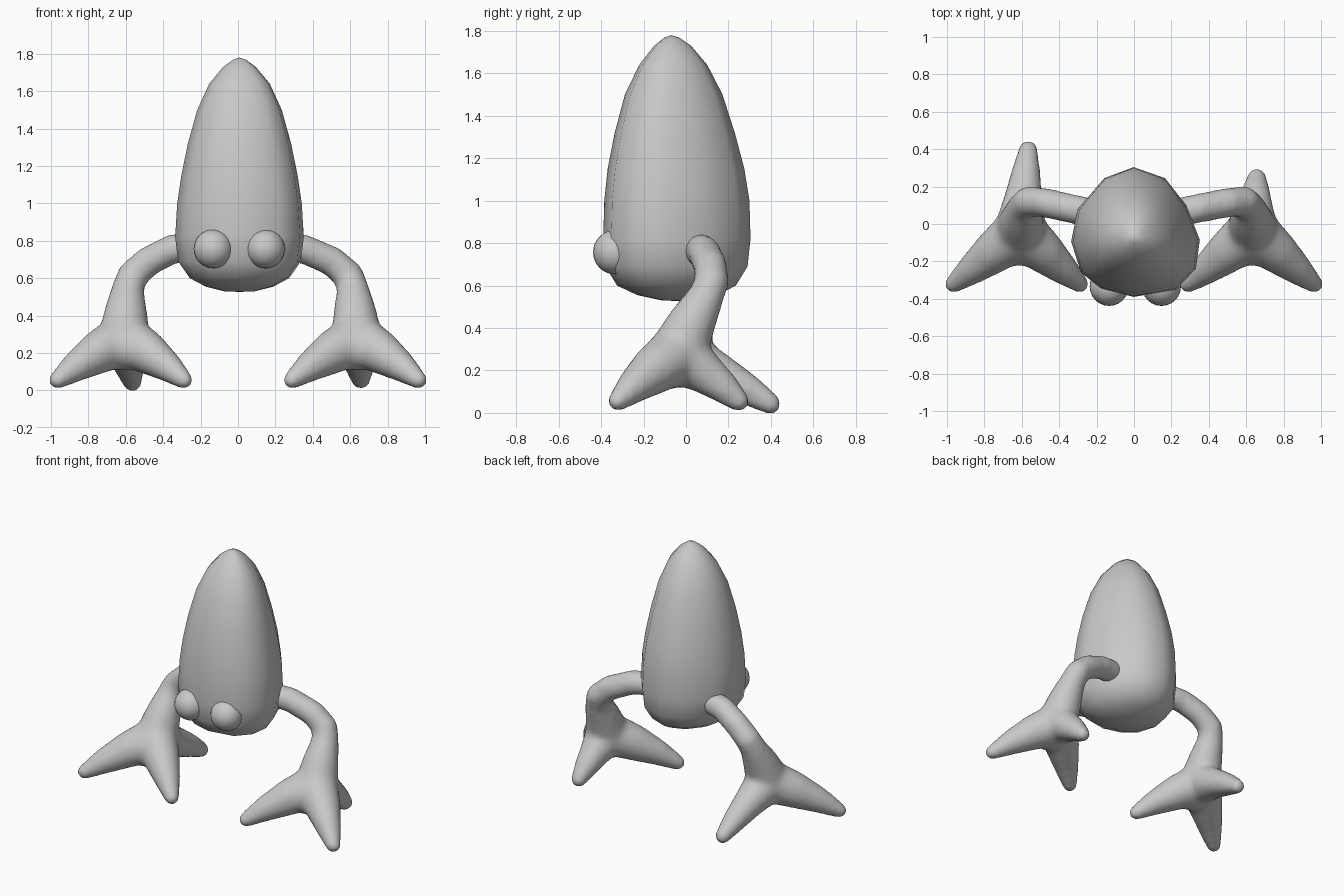
import bpy, bmesh, math
from mathutils import Vector, Matrix

if "Cube" in bpy.data.objects:
    bpy.data.objects.remove(bpy.data.objects["Cube"])

grey = bpy.data.materials.new("plain grey")
grey.diffuse_color = (0.58, 0.58, 0.58, 1)
grey.use_nodes = True
grey.node_tree.nodes["Principled BSDF"].inputs["Base Color"].default_value = grey.diffuse_color


def finish(bm, name):
    bmesh.ops.recalc_face_normals(bm, faces=bm.faces)
    for f in bm.faces:
        f.smooth = True
    me = bpy.data.meshes.new(name)
    bm.to_mesh(me)
    bm.free()
    me.materials.append(grey)
    ob = bpy.data.objects.new(name, me)
    bpy.context.collection.objects.link(ob)
    return ob


# Body: tall twelve-sided egg, fuller at the front: z, centre y, radius x, radius y
rings = [(0.53, -0.035, 0.08, 0.08), (0.555, -0.04, 0.18, 0.19), (0.60, -0.045, 0.265, 0.28),
         (0.69, -0.045, 0.328, 0.335), (0.82, -0.043, 0.344, 0.347), (1.0, -0.043, 0.333, 0.342),
         (1.15, -0.047, 0.311, 0.322), (1.32, -0.053, 0.276, 0.283), (1.5, -0.058, 0.226, 0.23),
         (1.64, -0.06, 0.162, 0.16), (1.73, -0.063, 0.087, 0.087), (1.768, -0.067, 0.035, 0.035)]
outline = [(-.03, 1), (.46, .83), (.79, .41), (1, -.12), (.94, -.565), (.63, -.89),
           (-.03, -1), (-.54, -.87), (-.85, -.62), (-1, -.145), (-.9, .35), (-.485, .83)]
N = len(outline)
bm = bmesh.new()
loops = [[bm.verts.new((0.008 + rx * u, cy + ry * v, z)) for u, v in outline]
         for z, cy, rx, ry in rings]
for a, b in zip(loops, loops[1:]):
    for i in range(N):
        j = (i + 1) % N
        bm.faces.new((a[i], a[j], b[j], b[i]))
apex = bm.verts.new((0.008, -0.07, 1.78))
base = bm.verts.new((0.008, -0.035, 0.527))
for i in range(N):
    j = (i + 1) % N
    bm.faces.new((loops[-1][i], loops[-1][j], apex))
    bm.faces.new((loops[0][j], loops[0][i], base))
finish(bm, "body")

# Eyes: balls half sunk into the body
for name, x in (("left_eye", -0.133), ("right_eye", 0.147)):
    bm = bmesh.new()
    bmesh.ops.create_uvsphere(bm, u_segments=24, v_segments=16, radius=0.104,
                              matrix=Matrix.Translation((x, -0.334, 0.757)))
    finish(bm, name)


# Unit ball points for tapered limb segments
ball = bmesh.new()
bmesh.ops.create_icosphere(ball, subdivisions=3, radius=1)
unit = [v.co.copy() for v in ball.verts]
ball.free()


def limb(bm, path):
    """Chain of convex hulls around successive balls (x, y, z, radius)."""
    for a, b in zip(path, path[1:]):
        vs = [bm.verts.new(Vector(p[:3]) + u * p[3]) for p in (a, b) for u in unit]
        bmesh.ops.convex_hull(bm, input=vs)
        bmesh.ops.delete(bm, geom=[v for v in bm.verts if not v.link_faces], context='VERTS')


def between(h, t, k, lift, r):
    """Ball part of the way along a toe, raised a little."""
    p = [(1 - k) * a + k * b for a, b in zip(h[:3], t[:3])]
    return (p[0], p[1], p[2] + lift, r)


def leg(name, side, hx, back_tip):
    bm = bmesh.new()
    hub = (side * hx, -0.04, 0.275, 0.14)
    belly = (side * hx, -0.10, 0.23, 0.125)
    s = hx - 0.61
    # curved upper leg
    limb(bm, [(side * 0.24, 0.062, 0.768, 0.079), (side * 0.35, 0.085, 0.757, 0.079),
              (side * (0.48 + s), 0.115, 0.69, 0.08), (side * (0.565 + s), 0.12, 0.615, 0.082),
              (side * (0.59 + s), 0.09, 0.54, 0.086), (side * (0.60 + s), 0.025, 0.42, 0.114), hub])
    limb(bm, [hub, belly])
    # three toes
    for tip in ((side * 0.965, -0.322, 0.055, 0.049), (side * 0.288, -0.322, 0.055, 0.049)):
        limb(bm, [hub, between(hub, tip, 0.35, 0.012, 0.118),
                  between(hub, tip, 0.7, 0.012, 0.084), tip])
    limb(bm, [hub, between(hub, back_tip, 0.4, 0.01, 0.102),
              between(hub, back_tip, 0.72, 0.01, 0.078), back_tip])
    ob = finish(bm, name)
    r = ob.modifiers.new("blend", 'REMESH')
    r.mode = 'VOXEL'
    r.voxel_size = 0.018
    r.use_smooth_shade = True
    sm = ob.modifiers.new("soften", 'SMOOTH')
    sm.factor = 0.5
    sm.iterations = 12


leg("right_leg", 1, 0.635, (0.657, 0.25, 0.055, 0.051))
leg("left_leg", -1, 0.61, (-0.565, 0.40, 0.042, 0.051))
